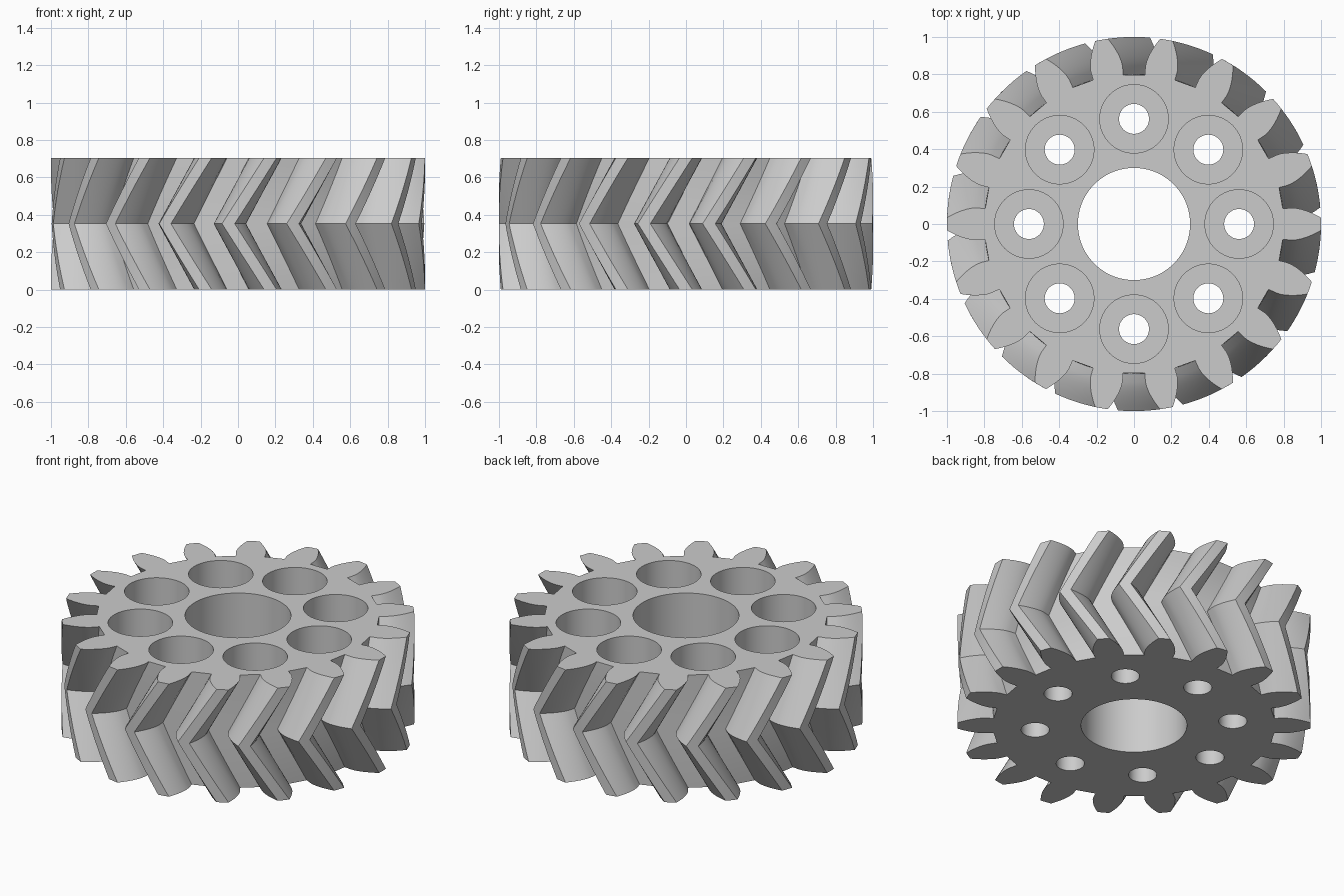
import bpy, bmesh
from math import sin, cos, tan, acos, radians, pi

TEETH = 18
HEIGHT = 0.705
PITCH_R, TIP_R, ROOT_R = 0.9, 1.0, 0.8
PRESSURE = radians(20)
TWIST = tan(radians(30)) * HEIGHT / 2 / PITCH_R
SLICES = 8          # slices in each half of the chevron

cube = bpy.data.objects.get("Cube")
if cube:
    bpy.data.objects.remove(cube)

steel = bpy.data.materials.new("plain grey")
steel.use_nodes = True
grey = (0.6, 0.6, 0.6, 1)
steel.diffuse_color = grey
steel.node_tree.nodes["Principled BSDF"].inputs["Base Color"].default_value = grey


def loft(bm, rings):
    """Skin a stack of equal-length point rings and cap both ends."""
    loops = [[bm.verts.new(p) for p in ring] for ring in rings]
    for low, high in zip(loops, loops[1:]):
        for i in range(len(low)):
            j = (i + 1) % len(low)
            bm.faces.new((low[i], low[j], high[j], high[i]))
    bm.faces.new(loops[0][::-1])
    bm.faces.new(loops[-1])


def make_object(name, bm):
    mesh = bpy.data.meshes.new(name)
    bmesh.ops.recalc_face_normals(bm, faces=bm.faces)
    bm.to_mesh(mesh)
    bm.free()
    mesh.materials.append(steel)
    obj = bpy.data.objects.new(name, mesh)
    bpy.context.collection.objects.link(obj)
    return obj


def half_angle(r):
    """Half the angular width of an involute tooth at radius r."""
    base = PITCH_R * cos(PRESSURE)
    a = acos(min(1, base / r))
    return pi / 2 / TEETH + (tan(PRESSURE) - PRESSURE) - (tan(a) - a)


def gear_profile():
    """Polar outline: flank up, rounded tip, flank down, for every tooth."""
    base = PITCH_R * cos(PRESSURE)
    radii = [ROOT_R] + [base + (TIP_R - base) * i / 6 for i in range(7)]
    flank = [(r, half_angle(r)) for r in radii]
    tooth = [(r, -a) for r, a in flank]
    tooth.append((TIP_R, 0))
    tooth += [(r, a) for r, a in reversed(flank)]
    step = 2 * pi / TEETH
    return [(r, a + k * step) for k in range(TEETH) for r, a in tooth]


# Chevron-toothed gear body: the outline turns back, then forward again
profile = gear_profile()
rings = []
for s in range(-SLICES, SLICES + 1):
    turn = TWIST * (abs(s) / SLICES - 1)
    z = HEIGHT / 2 * (1 + s / SLICES)
    rings.append([(r * cos(a + turn), r * sin(a + turn), z) for r, a in profile])
bm = bmesh.new()
loft(bm, rings)
gear = make_object("herringbone_gear", bm)


def add_round_cutter(bm, x, y, steps, sides):
    """Stepped round plug given as (radius, height) pairs."""
    loft(bm, [[(x + r * cos(2 * pi * i / sides), y + r * sin(2 * pi * i / sides), z)
               for i in range(sides)] for r, z in steps])


# Centre bore and ring of eight counterbored bolt holes
bm = bmesh.new()
add_round_cutter(bm, 0, 0, [(0.3, -0.1), (0.3, 1)], 96)
bolt_steps = [(0.08, -0.1), (0.08, 0.35), (0.183, 0.35), (0.183, 1)]
for k in range(8):
    a = k * pi / 4
    add_round_cutter(bm, 0.562 * cos(a), 0.562 * sin(a), bolt_steps, 64)
cutter = make_object("hole_cutter", bm)
cutter.hide_render = True

cut = gear.modifiers.new("holes", "BOOLEAN")
cut.operation = "DIFFERENCE"
cut.solver = "EXACT"
cut.object = cutter

bpy.ops.object.select_all(action="DESELECT")
gear.select_set(True)
bpy.context.view_layer.objects.active = gear
bpy.ops.object.modifier_apply(modifier=cut.name)
bpy.data.objects.remove(cutter)
bpy.ops.object.shade_smooth_by_angle(angle=radians(25))
